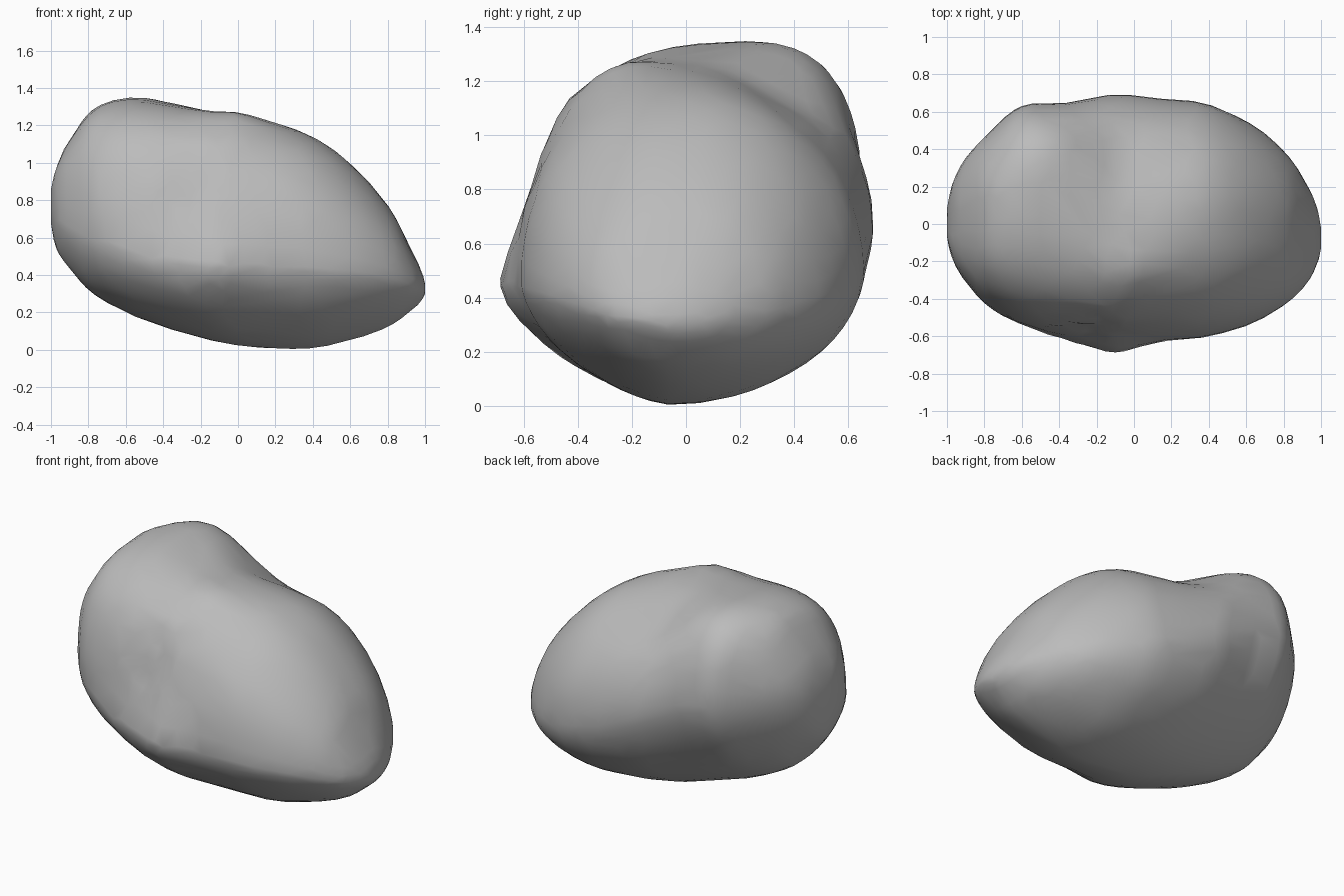
import bpy, bmesh, math
from mathutils import Vector

if "Cube" in bpy.data.objects:
    bpy.data.objects.remove(bpy.data.objects["Cube"], do_unlink=True)

RING = 56      # points around each cross-section
STEPS = 5      # rings between two stations

# Stations along the length, in hundredths:
# x, bottom z, bottom y, top z, top y, front y, front z, back y, back z
STATIONS = [
    (-100, 68, 0, 86, 1, -7, 76, 9, 79),
    (-97, 54, 0, 98, 3, -19, 72, 22, 83),
    (-90, 43, 0, 112, 6, -31, 67, 35, 86),
    (-78, 30, 0, 128, 12, -44, 61, 48, 87),
    (-60, 20, 0, 134, 17, -54, 55, 63, 86),
    (-36, 11, 0, 132, 15, -63, 50, 65, 80),
    (-10, 4, -3, 127, -2, -68, 47, 69, 67),
    (15, 1, -5, 123, -4, -63, 46, 67, 55),
    (40, 1, -5, 114, 0, -60, 44, 64, 48),
    (63, 6, -5, 97, 2, -53, 42, 53, 42),
    (82, 13, -5, 75, 0, -42, 39, 37, 38),
    (93, 21, -5, 53, -4, -31, 35, 20, 35),
    (98, 26, -6, 42, -5, -21, 33, 8, 33),
    (100, 30, -8, 35, -8, -13, 32, -2, 32),
]


def spline(a, b, c, d, t):
    """Catmull-Rom blend of four numbers."""
    return 0.5 * (2 * b + (c - a) * t + (2 * a - 5 * b + 4 * c - d) * t * t
                  + (3 * b - a - 3 * c + d) * t ** 3)


def stations():
    """Stations with smooth steps in between, in units."""
    last = len(STATIONS) - 1
    for i in range(last):
        quad = [STATIONS[min(max(i + k, 0), last)] for k in (-1, 0, 1, 2)]
        for s in range(STEPS):
            yield [spline(*vals, s / STEPS) / 100 for vals in zip(*quad)]
    yield [v / 100 for v in STATIONS[-1]]


def section(x, zb, yb, zt, yt, yf, zf, yk, zk):
    """Closed loop of superellipse arcs: front, top, back, bottom."""
    front, top, back, bottom = (yf, zf), (yt, zt), (yk, zk), (yb, zb)
    lobe = 1 / (1 + math.exp(9 * (x + 0.12)))    # 1 on the blunt end, 0 on the nose
    arcs = [(front, top, 2.1 + 0.45 * lobe), (back, top, 2.0 + 0.1 * lobe),
            (back, bottom, 1.9 - 0.25 * lobe), (front, bottom, 1.55 + 0.3 * lobe)]
    n = RING // 4
    for k, (side, pole, power) in enumerate(arcs):
        for j in range(n):
            u = (j / n if k % 2 == 0 else 1 - j / n) * math.pi / 2
            c, s = math.cos(u) ** (2 / power), math.sin(u) ** (2 / power)
            yield Vector((x, pole[0] + (side[0] - pole[0]) * c,
                          side[1] + (pole[1] - side[1]) * s))


# Dents and bumps: centre, radius, push direction
CRATER = Vector((-0.2, -0.58, 0.82))
DENTS = [
    (CRATER, 0.38, Vector((0, 0.09, 0))),                             # front crater
    (Vector((-0.05, 0.35, 1.15)), 0.35, Vector((0, -0.01, -0.04))),   # top saddle
    (Vector((-0.02, -0.22, 1.22)), 0.2, Vector((0, -0.01, 0.03))),    # crater rim knob
    (Vector((-0.12, -0.66, 0.47)), 0.2, Vector((0, -0.02, 0))),       # crater lower lip
    (Vector((-0.5, 0.42, 1.18)), 0.3, Vector((0, 0.02, 0.04))),       # back shoulder
]
MIDDLE = Vector((0, 0, 0.65))


def ripple(co, scale):
    """Uneven waves between -1 and 1."""
    x, y, z = co * scale
    return math.sin(x + 2 * math.sin(y)) * math.sin(y + 2 * math.sin(z)) * math.cos(z + x)


def weather(co):
    """Press in the dents and roughen, most strongly round the crater."""
    out = co.copy()
    for centre, radius, push in DENTS:
        out += push * math.exp(-2 * ((co - centre).length / radius) ** 2)
    near = math.exp(-((co - CRATER).length / 0.4) ** 2)
    rough = 0.004 * ripple(co, 6) + 0.018 * near * ripple(co, 15)
    return out + (co - MIDDLE).normalized() * rough


# Rock body: rings skinned along x and closed by a fan at each end
bm = bmesh.new()
rings = [[bm.verts.new(weather(p)) for p in section(*st)] for st in stations()]
for a, b in zip(rings, rings[1:]):
    for i in range(RING):
        j = (i + 1) % RING
        bm.faces.new((a[i], a[j], b[j], b[i]))
for ring in (rings[0], rings[-1]):
    centre = bm.verts.new(sum((v.co for v in ring), Vector((0, 0, 0))) / RING)
    for i in range(RING):
        bm.faces.new((ring[i], ring[(i + 1) % RING], centre))
bmesh.ops.recalc_face_normals(bm, faces=bm.faces)
mesh = bpy.data.meshes.new("rock_body")
bm.to_mesh(mesh)
bm.free()
rock = bpy.data.objects.new("rock_body", mesh)
bpy.context.collection.objects.link(rock)

# Plain stone colour
stone = bpy.data.materials.new("grey_stone")
stone.use_nodes = True
colour = (0.5, 0.5, 0.5, 1)
stone.diffuse_color = colour
stone.node_tree.nodes["Principled BSDF"].inputs["Base Color"].default_value = colour
mesh.materials.append(stone)

# Smooth faces, with irregular chiselled facets
bpy.ops.object.select_all(action='DESELECT')
rock.select_set(True)
bpy.context.view_layer.objects.active = rock
bpy.ops.object.shade_smooth_by_angle(angle=math.radians(40))
facets = rock.modifiers.new("facets", 'DECIMATE')
facets.ratio = 0.25
